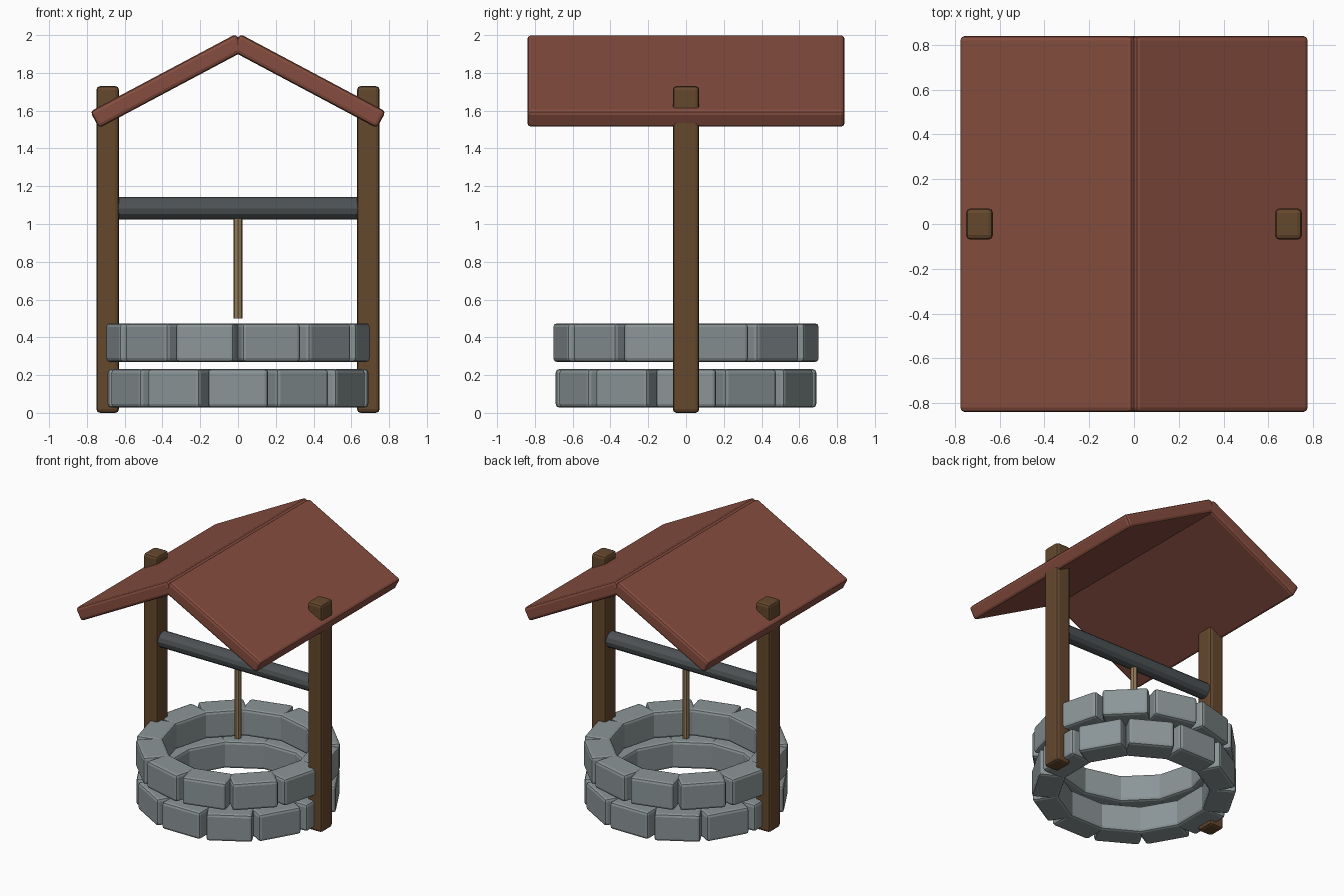
import bpy
from math import pi, sin, cos, radians

if "Cube" in bpy.data.objects:
    bpy.data.objects.remove(bpy.data.objects["Cube"])


def material(name, rgb):
    m = bpy.data.materials.new(name)
    m.diffuse_color = (*rgb, 1)
    m.use_nodes = True
    m.node_tree.nodes["Principled BSDF"].inputs["Base Color"].default_value = m.diffuse_color
    return m


STONE = material("stone_grey", (0.26, 0.30, 0.31))
WOOD = material("dark_wood", (0.13, 0.065, 0.027))
ROOF = material("roof_red", (0.24, 0.075, 0.05))
IRON = material("dark_iron", (0.075, 0.085, 0.09))
ROPE = material("rope_tan", (0.30, 0.20, 0.10))


def block(name, size, loc, mat, rot=(0, 0, 0), bevel=0.02):
    bpy.ops.mesh.primitive_cube_add(size=1, location=loc, rotation=rot)
    ob = bpy.context.object
    ob.name = name
    ob.scale = size
    bpy.ops.object.transform_apply(location=False, rotation=False, scale=True)
    ob.data.materials.append(mat)
    mod = ob.modifiers.new("rounded_edges", "BEVEL")
    mod.width = bevel
    mod.segments = 2
    return ob


def rod(name, radius, length, loc, mat, sides, rot=(0, 0, 0)):
    bpy.ops.mesh.primitive_cylinder_add(vertices=sides, radius=radius, depth=length,
                                        location=loc, rotation=rot)
    ob = bpy.context.object
    ob.name = name
    ob.data.materials.append(mat)
    return ob


# Two staggered rings of wall stones
COUNT, INNER, OUTER = 12, 0.50, 0.69
for row, (z, offset) in enumerate([(0.13, 0.0), (0.372, 0.5)]):
    for i in range(COUNT):
        a = (i + offset) * 2 * pi / COUNT
        r = (INNER + OUTER) / 2
        block(f"wall_stone_{row + 1}_{i + 1}", (OUTER - INNER, 0.32, 0.205),
              (r * cos(a), r * sin(a), z), STONE, (0, 0, a))

# Posts and roof slabs, mirrored left and right
PITCH = radians(28)
for side, s in (("left", -1), ("right", 1)):
    block(f"{side}_post", (0.12, 0.14, 1.73), (s * 0.69, 0, 0.865), WOOD)
    block(f"{side}_roof_slab", (0.875, 1.68, 0.10), (s * 0.373, 0, 1.757), ROOF,
          (0, s * PITCH, 0))

# Winding bar between the posts, and the hanging rope
rod("winding_bar", 0.06, 1.32, (0, 0, 1.083), IRON, 12, (0, pi / 2, 0))
rod("rope", 0.025, 0.55, (0, 0, 0.775), ROPE, 8)
